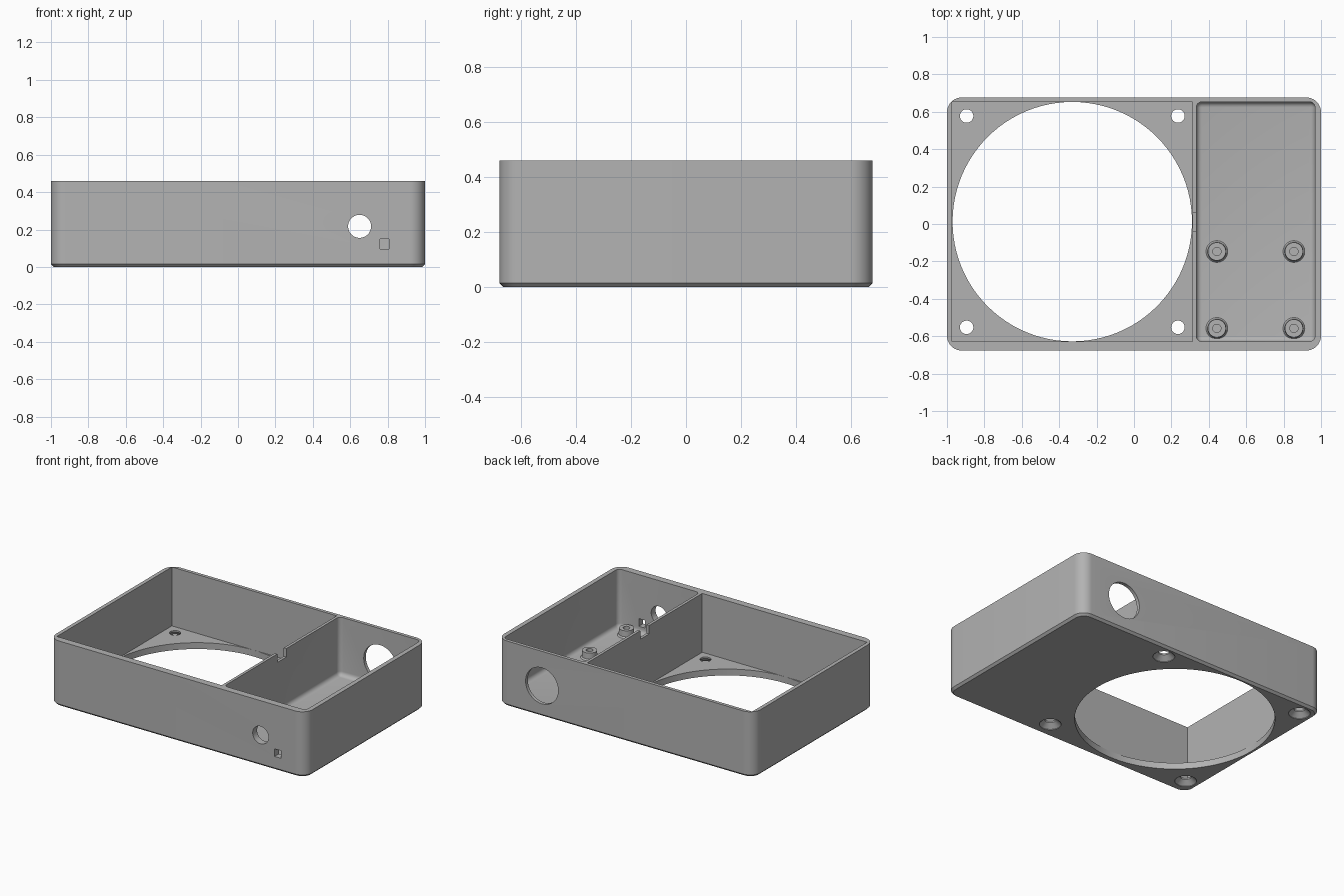
import bpy, bmesh, math
from mathutils import Matrix, Vector

old = bpy.data.objects.get("Cube")
if old:
    bpy.data.objects.remove(old, do_unlink=True)

grey = bpy.data.materials.new("plain_grey")
grey.use_nodes = True
COLOUR = (0.45, 0.45, 0.45, 1)
grey.diffuse_color = COLOUR
grey.node_tree.nodes["Principled BSDF"].inputs["Base Color"].default_value = COLOUR


def finish(bm, name):
    bmesh.ops.recalc_face_normals(bm, faces=bm.faces)
    mesh = bpy.data.meshes.new(name)
    bm.to_mesh(mesh)
    bm.free()
    mesh.materials.append(grey)
    ob = bpy.data.objects.new(name, mesh)
    bpy.context.collection.objects.link(ob)
    return ob


def box_bm(lo, hi):
    lo, hi = Vector(lo), Vector(hi)
    bm = bmesh.new()
    bmesh.ops.create_cube(bm, size=1)
    for v in bm.verts:
        v.co = (lo + hi) / 2 + v.co * (hi - lo)
    return bm


def bevel(bm, test, width, segments):
    edges = [e for e in bm.edges if test(e)]
    bmesh.ops.bevel(bm, geom=edges, offset=width, segments=segments,
                    profile=0.5, affect='EDGES')


def upright(e):
    return abs(e.verts[0].co.z - e.verts[1].co.z) > 0.1


def lathe(name, profile, centre, steps=40):
    """Revolve a closed loop of (radius, z) points about a vertical axis."""
    bm = bmesh.new()
    verts = [bm.verts.new((r, 0, z)) for r, z in profile]
    edges = [bm.edges.new(p) for p in zip(verts, verts[1:])]
    bmesh.ops.spin(bm, geom=verts + edges, cent=(0, 0, 0), axis=(0, 0, 1),
                   angle=math.tau, steps=steps)
    bmesh.ops.remove_doubles(bm, verts=bm.verts, dist=1e-5)
    bmesh.ops.translate(bm, verts=bm.verts, vec=(*centre, 0))
    return finish(bm, name)


def rod_y(name, radius, x, y, z):
    bm = bmesh.new()
    place = Matrix.Translation((x, y, z)) @ Matrix.Rotation(math.pi / 2, 4, 'X')
    bmesh.ops.create_cone(bm, cap_ends=True, segments=48, radius1=radius,
                          radius2=radius, depth=0.2, matrix=place)
    return finish(bm, name)


def cut(ob, tool):
    tool.hide_render = True
    mod = ob.modifiers.new("cut", 'BOOLEAN')
    mod.operation, mod.solver, mod.object = 'DIFFERENCE', 'EXACT', tool
    bpy.context.view_layer.objects.active = ob
    bpy.ops.object.modifier_apply(modifier=mod.name)
    bpy.data.objects.remove(tool, do_unlink=True)


def smooth(ob):
    bpy.ops.object.select_all(action='DESELECT')
    ob.select_set(True)
    bpy.context.view_layer.objects.active = ob
    bpy.ops.object.shade_smooth_by_angle(angle=math.radians(30))


TOP, FLOOR = 0.46, 0.045
FRONT, BACK = -0.628, 0.653      # inner wall faces
FAN_X, FAN_Y = -0.33, 0.0125

# Outer shell with rounded corners and a chamfered foot
bm = box_bm((-1, -0.677, 0), (1, 0.677, TOP))
bevel(bm, upright, 0.08, 10)
bevel(bm, lambda e: all(v.co.z < 0.001 for v in e.verts), 0.015, 1)
case = finish(bm, "case")

# Square fan bay
cut(case, finish(box_bm((-0.973, FRONT, FLOOR), (0.313, BACK, 1)), "fan_bay_cutter"))

# Electronics bay with filleted floor and corners
bm = box_bm((0.333, FRONT, FLOOR + 0.005), (0.968, BACK, 1))
bevel(bm, lambda e: any(v.co.z < 0.5 for v in e.verts), 0.03, 6)
cut(case, finish(bm, "electronics_bay_cutter"))

# Large fan opening
cut(case, lathe("fan_opening_cutter",
                [(0, -0.1), (0.64, -0.1), (0.64, 0.1), (0, 0.1)],
                (FAN_X, FAN_Y), 96))

# Countersunk screw holes around the fan
for sx in (-1, 1):
    for sy in (-1, 1):
        cut(case, lathe("screw_hole_cutter",
                        [(0, -0.01), (0.07, -0.01), (0.07, 0.004),
                         (0.036, 0.034), (0.036, 0.1), (0, 0.1)],
                        (FAN_X + sx * 0.565, FAN_Y + sy * 0.565)))

# Cable notch in the divider
cut(case, finish(box_bm((0.3, FAN_Y - 0.05, TOP - 0.06),
                        (0.35, FAN_Y + 0.05, 1)), "notch_cutter"))

# Round holes in the front and back walls, small square port in front
cut(case, rod_y("front_hole_cutter", 0.0615, 0.65, -0.65, 0.217))
cut(case, rod_y("back_hole_cutter", 0.127, 0.65, 0.66, 0.217))
cut(case, finish(box_bm((0.76, -0.8, 0.096), (0.808, -0.55, 0.15)), "port_cutter"))
smooth(case)

# Hollow board standoffs
for side, x in (("right", 0.443), ("left", 0.855)):
    for end, y in (("front", -0.558), ("back", -0.147)):
        base = FLOOR
        post = lathe(f"standoff_{end}_{side}",
                     [(0, base), (0.058, base), (0.058, base + 0.005),
                      (0.05, base + 0.014), (0.048, 0.1), (0.022, 0.1),
                      (0.022, 0.055), (0, 0.055)], (x, y))
        smooth(post)
